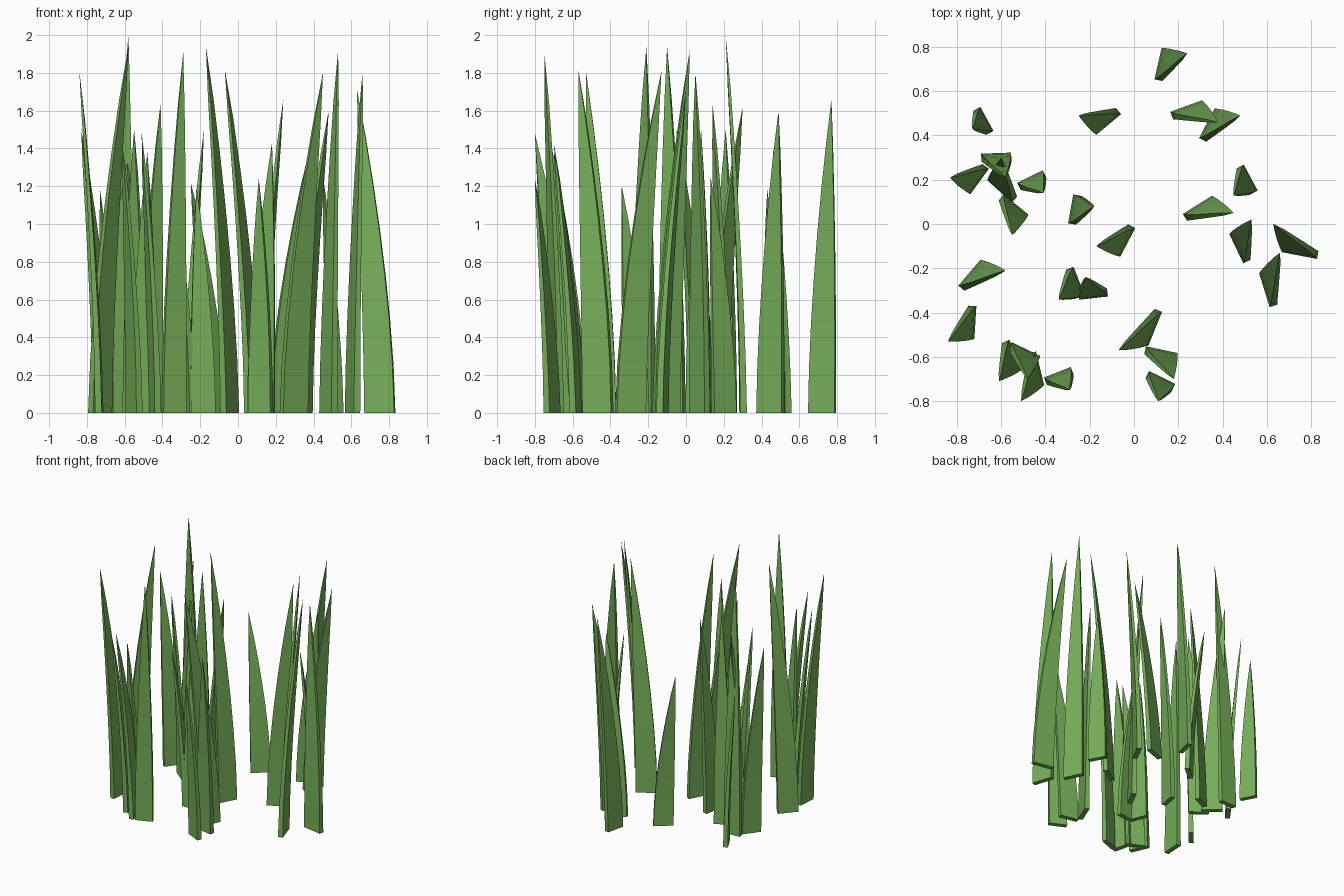
import bpy
import bmesh
from math import asin
from mathutils import Vector, Matrix

# Remove the default cube only
default_cube = bpy.data.objects.get("Cube")
if default_cube:
    bpy.data.objects.remove(default_cube, do_unlink=True)

SECTIONS = 7            # height divisions of each blade
THICKNESS = 0.036       # thickness at the root
UNIT = 0.01             # placement values are in hundredths

# Root edge corner x, y, then tip x, y, z for every blade
PLACEMENTS = [
    # back right and right
    (11, 65, 24, 77, 166), (17, 49, 38, 46, 140), (31, 38, 48, 49, 160),
    (23, 3, 45, 5, 180), (48, 26, 45, 13, 125), (51, -17, 53, 2, 192),
    (83, -14, 63, 0, 171), (63, -37, 66, -13, 181),
    # front right and centre
    (11, -39, -7, -57, 182), (5, -57, 18, -70, 143), (6, -68, 11, -80, 124),
    (-1, -1, -17, -10, 194), (-28, 0, -18, 8, 150), (-12, -31, -22, -24, 120),
    (-29, -20, -34, -34, 120),
    # front left
    (-40, -71, -29, -75, 191), (-73, -37, -84, -53, 181),
    (-58, -53, -61, -71, 140), (-46, -58, -51, -80, 148),
    (-56, -55, -48, -70, 138), (-78, -29, -58, -21, 194),
    # back left
    (-52, 17, -41, 14, 164), (-60, 12, -55, -5, 150), (-54, 11, -60, 30, 162),
    (-67, 26, -83, 21, 150), (-69, 30, -58, 21, 200), (-71, 52, -73, 43, 118),
    (-7, 51, -25, 49, 122),
]


def make_material(name, colour):
    material = bpy.data.materials.new(name)
    material.use_nodes = True
    material.diffuse_color = colour
    for node in material.node_tree.nodes:
        if node.type == 'BSDF_PRINCIPLED':
            node.inputs["Base Color"].default_value = colour
    return material


def make_blade(name, corner, tip, height, material):
    """Sweep a shrinking rectangle along a curve from the root to the tip."""
    reach = tip - corner
    length = reach.length
    # The tip bends away from the flat side, so the root edge is turned from it
    turn = min(0.72, asin(min(1, 0.1 / length)))
    along = Matrix.Rotation(turn, 3, 'Z') @ reach.normalized()
    across = Vector((along.y, -along.x, 0))
    width = 0.1 + length / 4
    root = corner + along * width / 2
    lean = tip - root

    bm = bmesh.new()
    rings = []
    for step in range(SECTIONS):
        t = step / SECTIONS
        centre = root + lean * t ** 1.5 + Vector((0, 0, height * t))
        half_width = along * width / 2 * (1 - t ** 1.8)
        half_depth = across * THICKNESS / 2 * (1 - 0.7 * t)
        rings.append([bm.verts.new(centre + half_width * a + half_depth * b)
                      for a, b in ((-1, -1), (1, -1), (1, 1), (-1, 1))])

    # Root cap, four sides and the pointed end
    bm.faces.new(rings[0])
    for lower, upper in zip(rings, rings[1:]):
        for i in range(4):
            j = (i + 1) % 4
            bm.faces.new((lower[i], lower[j], upper[j], upper[i]))
    point = bm.verts.new(tip + Vector((0, 0, height)))
    for i in range(4):
        bm.faces.new((rings[-1][i], rings[-1][(i + 1) % 4], point))
    bmesh.ops.recalc_face_normals(bm, faces=bm.faces)

    mesh = bpy.data.meshes.new(name)
    bm.to_mesh(mesh)
    bm.free()
    mesh.materials.append(material)
    blade = bpy.data.objects.new(name, mesh)
    bpy.context.collection.objects.link(blade)
    return blade


# Clump of grass
grass_green = make_material("grass green", (0.18, 0.42, 0.10, 1))
for number, row in enumerate(PLACEMENTS, start=1):
    corner_x, corner_y, tip_x, tip_y, tip_z = (value * UNIT for value in row)
    make_blade(f"grass_blade_{number}", Vector((corner_x, corner_y, 0)),
               Vector((tip_x, tip_y, 0)), tip_z, grass_green)
